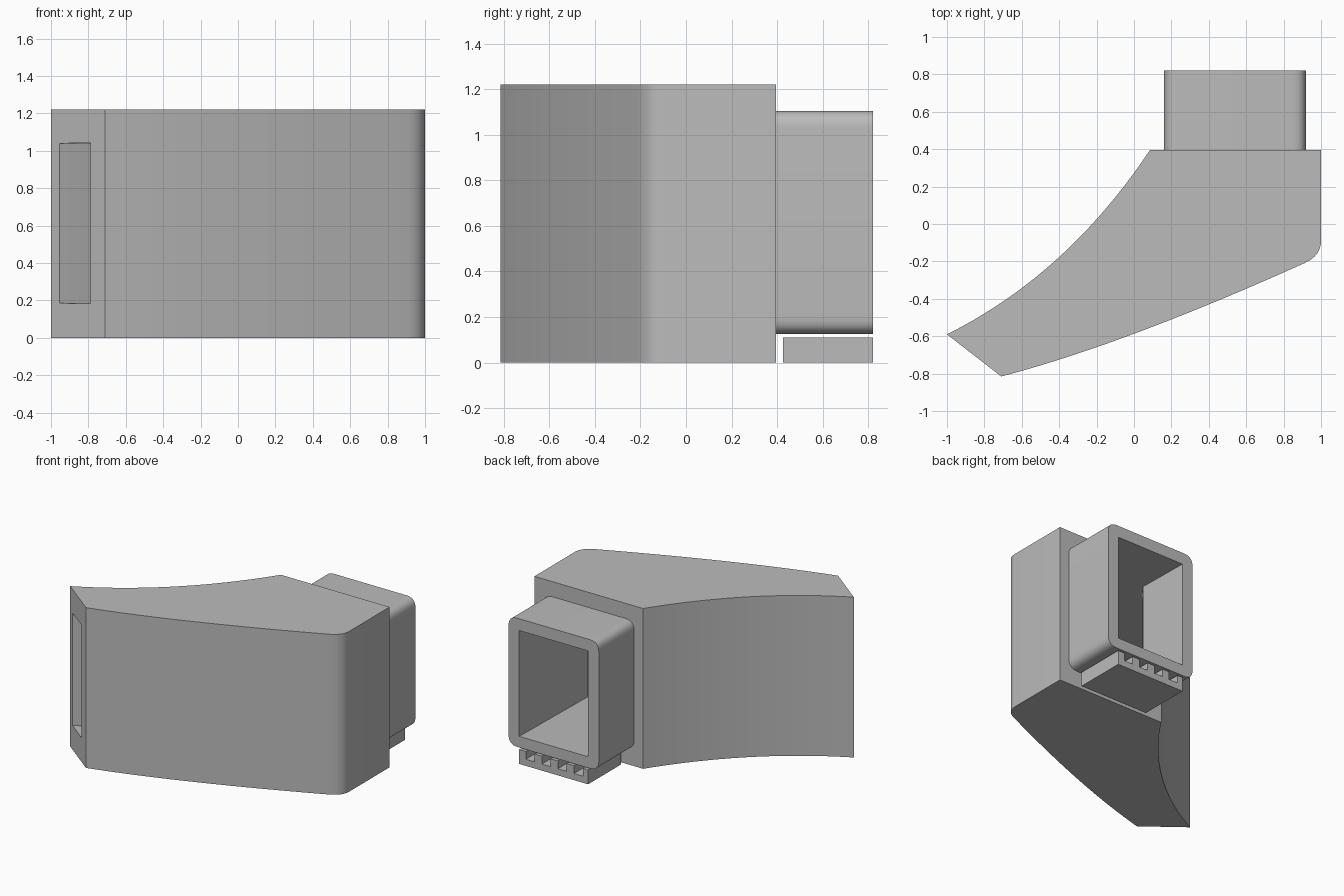
import bpy
import bmesh
from mathutils import Vector

if "Cube" in bpy.data.objects:
    bpy.data.objects.remove(bpy.data.objects["Cube"])

GREY = (0.5, 0.5, 0.5, 1)
mat = bpy.data.materials.new("plain grey")
mat.use_nodes = True
mat.diffuse_color = GREY
mat.node_tree.nodes["Principled BSDF"].inputs["Base Color"].default_value = GREY


def bend(a, b, c, steps):
    """Points of a quadratic curve from a to c, pulled towards b."""
    a, b, c = Vector(a), Vector(b), Vector(c)
    ts = [i / steps for i in range(steps + 1)]
    return [a * (1 - t) ** 2 + b * 2 * t * (1 - t) + c * t * t for t in ts]


def prism(name, outline, start, shift):
    """Extrude an outline; start maps each 2D point into space."""
    bm = bmesh.new()
    face = bm.faces.new([bm.verts.new(start(p)) for p in outline])
    ext = bmesh.ops.extrude_face_region(bm, geom=[face])["geom"]
    for v in [g for g in ext if isinstance(g, bmesh.types.BMVert)]:
        v.co += Vector(shift(v.co))
    bmesh.ops.recalc_face_normals(bm, faces=bm.faces)
    mesh = bpy.data.meshes.new(name)
    bm.to_mesh(mesh)
    bm.free()
    mesh.materials.append(mat)
    obj = bpy.data.objects.new(name, mesh)
    bpy.context.collection.objects.link(obj)
    return obj


def select(obj):
    bpy.ops.object.select_all(action="DESELECT")
    obj.select_set(True)
    bpy.context.view_layer.objects.active = obj


def cut(obj, cutter):
    select(obj)
    mod = obj.modifiers.new("hollow", "BOOLEAN")
    mod.operation = "DIFFERENCE"
    mod.solver = "EXACT"
    mod.object = cutter
    bpy.ops.object.modifier_apply(modifier=mod.name)


# Curved duct body, drawn in plan and raised
plan = bend((-1, -0.59), (-0.357, -0.269), (0.085, 0.395), 20)
plan += [Vector((1, 0.395))]
plan += bend((1, -0.09), (1, -0.17), (0.91, -0.21), 8)
plan += bend((0.91, -0.21), (-0.057, -0.645), (-0.71, -0.815), 20)[1:]
body = prism("duct_body", plan, lambda p: (p.x, p.y, 0), lambda co: (0, 0, 1.22))

# Rounded inlet collar on the back
x0, x1, z0, z1, r = 0.16, 0.92, 0.125, 1.105, 0.075
ring = []
for cx, cz, before, after in (
        (x0, z0, (0, r), (r, 0)), (x1, z0, (-r, 0), (0, r)),
        (x1, z1, (0, -r), (-r, 0)), (x0, z1, (r, 0), (0, -r))):
    corner = Vector((cx, cz))
    ring += bend(corner + Vector(before), corner, corner + Vector(after), 8)
collar = prism("inlet_collar", ring, lambda p: (p.x, 0.395, p.y),
               lambda co: (0, 0.425, 0))


# Air passage from the collar to the narrow outlet slot
def floor_height(y):
    return 0.196 + 0.017 * y


passage = [Vector((0.83, 0.9)), Vector((0.83, 0.0))]
passage += bend((0.83, 0.0), (-0.08, -0.52), (-0.79, -0.753), 16)[1:]
passage += [Vector((-0.85, -0.83)), Vector((-1.015, -0.702))]
passage += bend((-0.955, -0.625), (-0.27, -0.29), (0.25, 0.395), 16)
passage += [Vector((0.25, 0.9))]
cutter = prism("passage_cutter", passage,
               lambda p: (p.x, p.y, floor_height(p.y)),
               lambda co: (0, 0, 1.225 - 2 * co.z))
cutter.hide_render = True
cut(body, cutter)
cut(collar, cutter)
bpy.data.objects.remove(cutter)

# Grooved clip block under the collar
comb = [Vector((0.25, 0.11)), Vector((0.25, 0)), Vector((0.83, 0)), Vector((0.83, 0.11))]
for i in range(4):
    right = 0.775 - i * 0.135
    left = right - 0.075
    comb += [Vector((right, 0.11)), Vector((right, 0.05)),
             Vector((left, 0.05)), Vector((left, 0.11))]
clip = prism("clip_block", comb, lambda p: (p.x, 0.425, p.y),
             lambda co: (0, 0.395, 0))

for part in (body, collar, clip):
    select(part)
    bpy.ops.object.shade_smooth_by_angle(angle=0.5)
